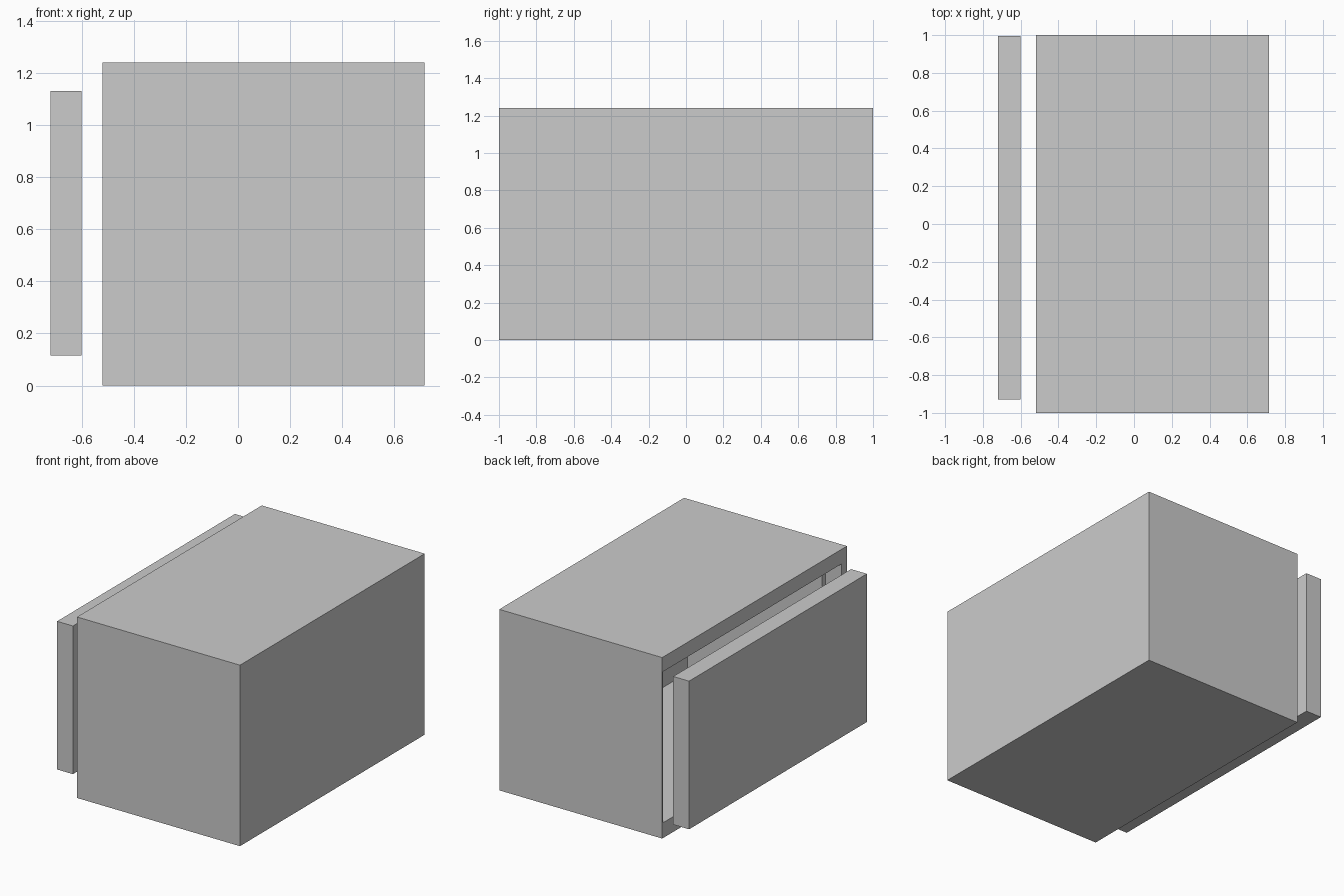
import bpy, bmesh
from mathutils import Vector

if "Cube" in bpy.data.objects:
    bpy.data.objects.remove(bpy.data.objects["Cube"])


def block(name, lo, hi):
    bm = bmesh.new()
    bmesh.ops.create_cube(bm, size=1)
    lo, hi = Vector(lo), Vector(hi)
    for v in bm.verts:
        v.co = Vector([l + (c + 0.5) * (h - l) for c, l, h in zip(v.co, lo, hi)])
    mesh = bpy.data.meshes.new(name)
    bm.to_mesh(mesh)
    bm.free()
    ob = bpy.data.objects.new(name, mesh)
    bpy.context.collection.objects.link(ob)
    return ob


def carve(target, cutter):
    mod = target.modifiers.new("carve", 'BOOLEAN')
    mod.object = cutter
    mod.operation = 'DIFFERENCE'
    mod.solver = 'EXACT'
    cutter.hide_render = True
    cutter.hide_viewport = True


# Hollow casing, open on the -x side
casing = block("casing", (-0.52, -1, 0), (0.715, 1, 1.24))
# Rebate that the door sits in, then the main cavity
carve(casing, block("door_recess_cutter", (-0.7, -0.94, 0.105), (-0.40, 0.99, 1.14)))
carve(casing, block("cavity_cutter", (-0.6, -0.90, 0.105), (0.62, 0.985, 1.14)))

# Loose door slab standing off the opening
block("door", (-0.72, -0.93, 0.115), (-0.60, 0.995, 1.13))
